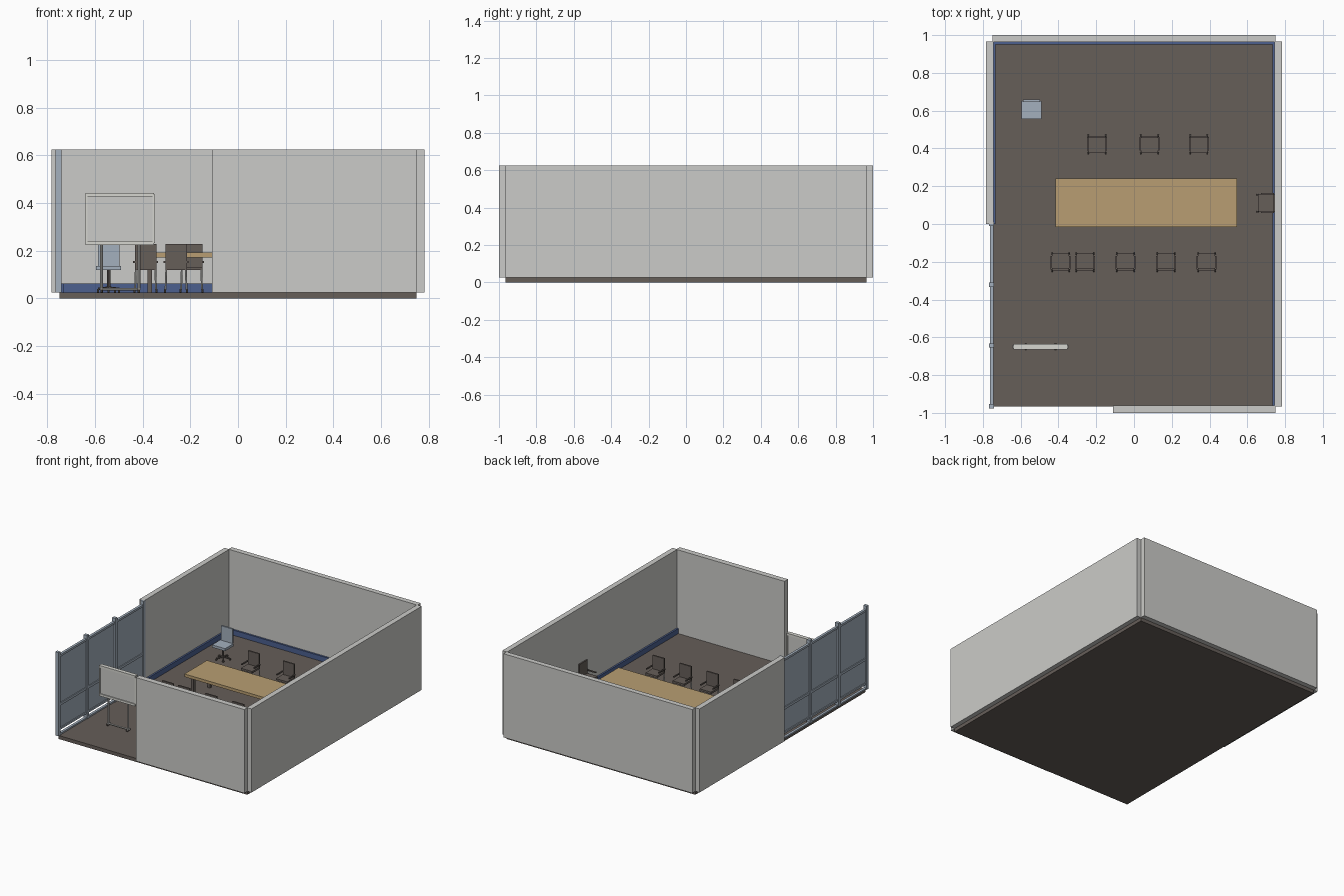
import bpy, bmesh, math
from mathutils import Matrix, Vector

if "Cube" in bpy.data.objects:
    bpy.data.objects.remove(bpy.data.objects["Cube"])


def material(name, r, g, b):
    lin = [(c / 255 / 12.92) if c < 11 else ((c / 255 + 0.055) / 1.055) ** 2.4 for c in (r, g, b)]
    m = bpy.data.materials.new(name)
    m.diffuse_color = (*lin, 1)
    m.use_nodes = True
    m.node_tree.nodes["Principled BSDF"].inputs["Base Color"].default_value = m.diffuse_color
    return m


WALL = material("wall_grey", 203, 203, 200)
FLOOR = material("brown_grey", 102, 94, 89)
WOOD = material("wood", 184, 158, 114)
BLUE = material("skirting_blue", 76, 96, 143)
PALE = material("pale_blue", 164, 176, 189)
WHITE = material("frame_white", 214, 214, 208)


class Part:
    """Collects boxes and rods into one mesh object."""

    def __init__(self, name, mat):
        self.name, self.mat, self.bm = name, mat, bmesh.new()

    def box(self, x0, x1, y0, y1, z0, z1):
        m = Matrix.Translation(((x0 + x1) / 2, (y0 + y1) / 2, (z0 + z1) / 2))
        m = m @ Matrix.Diagonal((x1 - x0, y1 - y0, z1 - z0, 1))
        bmesh.ops.create_cube(self.bm, size=1, matrix=m)
        return self

    def rod(self, a, b, r, sides=8):
        a, b = Vector(a), Vector(b)
        rot = (b - a).to_track_quat('Z', 'Y').to_matrix().to_4x4()
        bmesh.ops.create_cone(self.bm, cap_ends=True, segments=sides, radius1=r, radius2=r,
                              depth=(b - a).length, matrix=Matrix.Translation((a + b) / 2) @ rot)
        return self

    def done(self, loc=(0, 0, 0), turn=0):
        me = bpy.data.meshes.new(self.name)
        self.bm.to_mesh(me)
        self.bm.free()
        me.materials.append(self.mat)
        ob = bpy.data.objects.new(self.name, me)
        ob.location, ob.rotation_euler.z = loc, math.radians(turn)
        bpy.context.collection.objects.link(ob)
        return ob


BASE, TOP = 0.025, 0.625

# Floor slab and walls
Part("floor", FLOOR).box(-0.75, 0.75, -0.965, 0.965, 0, BASE).done()
Part("right_wall", WALL).box(0.745, 0.783, -0.965, 0.965, BASE, TOP).done()
Part("left_wall", WALL).box(-0.783, -0.745, 0, 0.965, BASE, TOP).done()
Part("back_wall", WALL).box(-0.75, 0.75, 0.963, 1.0, BASE, TOP).done()
Part("front_wall", WALL).box(-0.11, 0.75, -1.0, -0.96, BASE, TOP).done()

# Skirting boards on three inner sides
skirt = Part("skirting", BLUE)
skirt.box(-0.745, 0.745, 0.95, 0.963, BASE, 0.062)
skirt.box(-0.745, -0.733, 0, 0.95, BASE, 0.062)
skirt.box(0.733, 0.745, -0.96, 0.95, BASE, 0.062).done()

# Partition screen: posts, rails and panels
posts = [-0.965, -0.643, -0.322, 0.0]
frame = Part("screen_frame", PALE)
for y in posts:
    frame.box(-0.767, -0.741, y - 0.011, y + 0.011, BASE, TOP)
for z0, z1 in ((BASE, 0.036), (0.062, 0.076), (0.235, 0.253), (0.585, 0.6)):
    frame.box(-0.763, -0.745, posts[0], posts[-1], z0, z1)
frame.done()
panels = Part("screen_panels", PALE)
for a, b in zip(posts, posts[1:]):
    panels.box(-0.757, -0.751, a + 0.01, b - 0.01, 0.07, 0.59)
panels.done()

# Table
Part("table_top", WOOD).box(-0.415, 0.545, -0.015, 0.24, 0.172, 0.193).done()
legs = Part("table_legs", FLOOR)
for x in (-0.37, 0.5):
    for y in (0.02, 0.205):
        legs.box(x - 0.01, x + 0.01, y - 0.01, y + 0.01, BASE, 0.172)
legs.done()


# Meeting chair, facing -y before turning
def chair(x, y, turn):
    body = Part("chair_seat_and_back", FLOOR)
    body.box(-0.045, 0.045, -0.045, 0.045, 0.118, 0.132)
    body.box(-0.045, 0.045, 0.034, 0.045, 0.125, 0.228)
    for s in (-1, 1):
        body.box(s * 0.049 - 0.004, s * 0.049 + 0.004, -0.03, 0.04, 0.148, 0.156)
        for t in (-1, 1):
            body.rod((s * 0.046 - 0.004, t * 0.046, 0.032), (s * 0.046 + 0.004, t * 0.046, 0.032), 0.007)
    body.done((x, y, 0), turn)
    leg = Part("chair_legs", WALL)
    for s in (-1, 1):
        for t in (-1, 1):
            leg.rod((s * 0.044, t * 0.044, 0.035), (s * 0.041, t * 0.041, 0.12), 0.004)
    leg.done((x, y, 0), turn)


for cx in (-0.195, 0.083, 0.343):
    chair(cx, 0.42, 0)
for cx in (-0.388, -0.26, -0.045, 0.17, 0.385):
    chair(cx, -0.2, 180)
chair(0.702, 0.11, -90)

# Swivel chair with star base
spot = (-0.543, 0.607, 0)
swivel = Part("swivel_seat_and_back", PALE)
swivel.box(-0.052, 0.052, -0.052, 0.045, 0.118, 0.136)
swivel.box(-0.045, 0.045, 0.04, 0.053, 0.136, 0.24).done(spot)
star = Part("swivel_base", FLOOR).rod((0, 0, 0.04), (0, 0, 0.12), 0.007)
for i in range(5):
    a = math.radians(90 + 72 * i)
    ex, ey = 0.046 * math.cos(a), 0.046 * math.sin(a)
    star.rod((0, 0, 0.045), (ex, ey, 0.04), 0.005)
    star.rod((ex - 0.004, ey, 0.032), (ex + 0.004, ey, 0.032), 0.007)
star.done(spot)

# Whiteboard on a rolling stand
X0, X1, Z0, Z1 = -0.643, -0.348, 0.224, 0.443
Part("board_panel", WALL).box(X0 + 0.008, X1 - 0.008, -0.657, -0.643, Z0 + 0.01, Z1 - 0.01).done()
rim = Part("board_frame", WHITE)
for z in (Z0, Z1):
    s = 1 if z == Z0 else -1
    rim.box(X0 + 0.004, X1 - 0.004, -0.664, -0.636, *sorted((z, z + s * 0.016)))
for x in (X0, X1):
    s = 1 if x == X0 else -1
    rim.box(*sorted((x, x + s * 0.011)), -0.66, -0.64, Z0 + 0.008, Z1 - 0.008)
rim.done()
stand = Part("board_stand", WALL)
wheels = Part("board_wheels", FLOOR)
for x in (-0.573, -0.416):
    stand.rod((x, -0.65, 0.036), (x, -0.65, Z0), 0.006)
    stand.box(x - 0.006, x + 0.006, -0.664, -0.636, 0.034, 0.043)
    for y in (-0.66, -0.64):
        wheels.rod((x - 0.005, y, 0.033), (x + 0.005, y, 0.033), 0.008)
stand.rod((-0.573, -0.65, 0.038), (-0.416, -0.65, 0.038), 0.005).done()
wheels.done()
